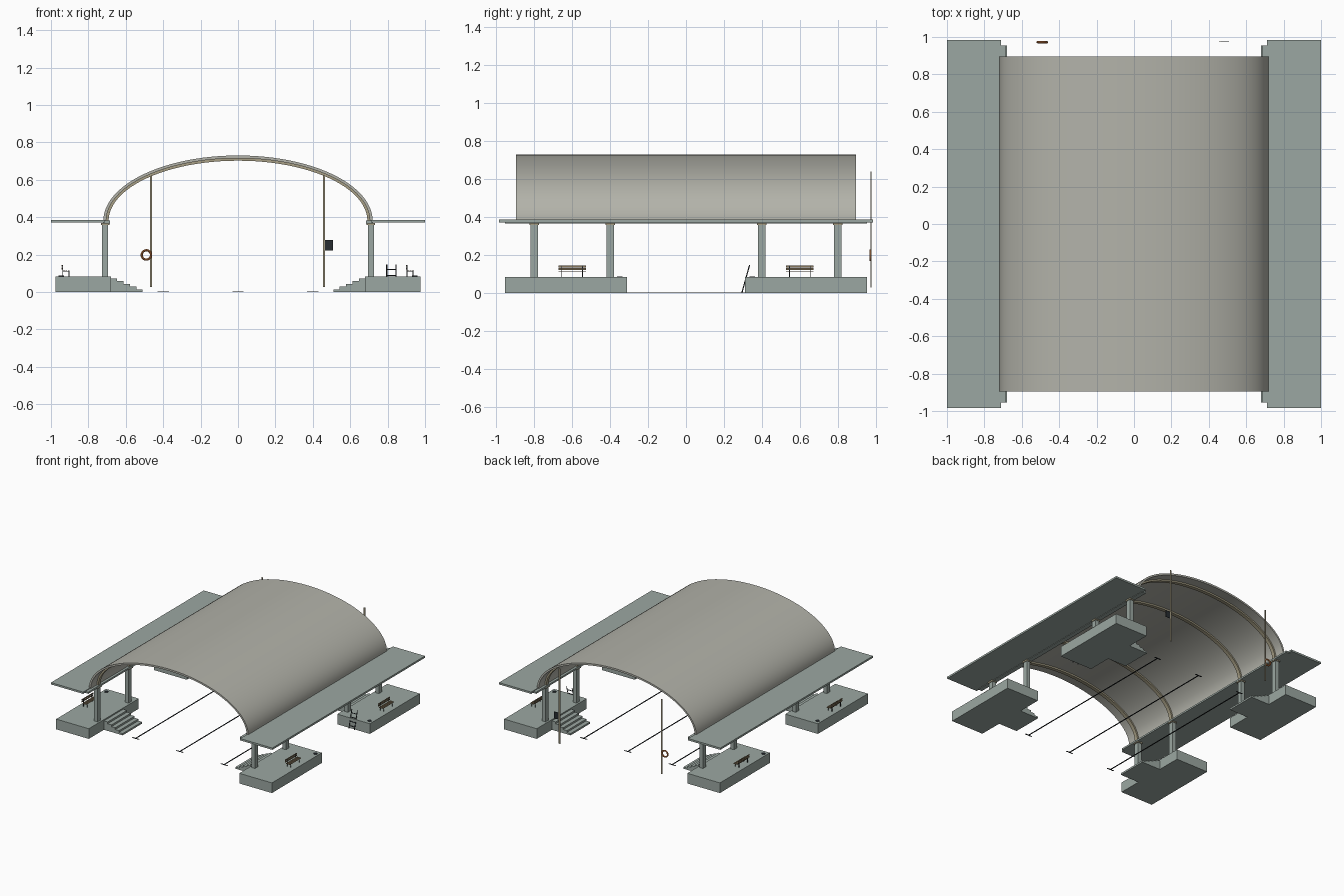
import bpy, bmesh, math
from mathutils import Vector, Matrix

if "Cube" in bpy.data.objects:
    bpy.data.objects.remove(bpy.data.objects["Cube"])


def mat(name, col):
    m = bpy.data.materials.new(name)
    m.diffuse_color = (*col, 1)
    m.use_nodes = True
    m.node_tree.nodes["Principled BSDF"].inputs["Base Color"].default_value = m.diffuse_color
    return m


CONCRETE = mat("concrete", (0.33, 0.39, 0.36))
ROOF = mat("roof_grey", (0.45, 0.45, 0.40))
TAN = mat("tan_steel", (0.38, 0.34, 0.23))
DARK = mat("dark", (0.02, 0.025, 0.03))
WOOD = mat("wood", (0.25, 0.19, 0.11))
ORANGE = mat("orange", (0.55, 0.18, 0.05))


def finish(name, bm, material):
    bmesh.ops.recalc_face_normals(bm, faces=bm.faces)
    me = bpy.data.meshes.new(name)
    bm.to_mesh(me)
    bm.free()
    ob = bpy.data.objects.new(name, me)
    bpy.context.collection.objects.link(ob)
    me.materials.append(material)
    return ob


def boxes(name, items, material):
    """One object from boxes given as (x0, x1, y0, y1, z0, z1)."""
    bm = bmesh.new()
    for x0, x1, y0, y1, z0, z1 in items:
        size = Matrix.Diagonal((abs(x1 - x0), abs(y1 - y0), abs(z1 - z0), 1))
        mid = Matrix.Translation(((x0 + x1) / 2, (y0 + y1) / 2, (z0 + z1) / 2))
        bmesh.ops.create_cube(bm, size=1, matrix=mid @ size)
    return finish(name, bm, material)


def prism(name, profile, y0, y1, material):
    """Extrude an xz outline along y."""
    bm = bmesh.new()
    f = bm.faces.new([bm.verts.new((x, y0, z)) for x, z in profile])
    new = bmesh.ops.extrude_face_region(bm, geom=[f])["geom"]
    bmesh.ops.translate(bm, vec=(0, y1 - y0, 0),
                        verts=[v for v in new if isinstance(v, bmesh.types.BMVert)])
    return finish(name, bm, material)


def arch(name, a, b, t, y0, y1, material, n=48):
    """Half-elliptical band springing from z = 0.38."""
    ang = [math.pi * i / n for i in range(n + 1)]
    pts = [(a * math.cos(u), 0.38 + b * math.sin(u)) for u in ang]
    pts += [((a - t) * math.cos(u), 0.38 + (b - t) * math.sin(u)) for u in reversed(ang)]
    ob = prism(name, pts, y0, y1, material)
    bpy.ops.object.select_all(action='DESELECT')
    ob.select_set(True)
    bpy.context.view_layer.objects.active = ob
    bpy.ops.object.shade_smooth_by_angle(angle=math.radians(30))
    return ob


def rods(name, segs, r, material):
    bm = bmesh.new()
    for p, q in segs:
        p, q = Vector(p), Vector(q)
        d = q - p
        m = Matrix.Translation((p + q) / 2) @ d.to_track_quat('Z', 'Y').to_matrix().to_4x4()
        bmesh.ops.create_cone(bm, cap_ends=True, segments=8, radius1=r, radius2=r,
                              depth=d.length, matrix=m)
    return finish(name, bm, material)


# Vaulted roof and its ribs
arch("roof_vault", 0.72, 0.35, 0.015, -0.895, 0.895, ROOF)
for y in (-0.8, -0.4, 0.4, 0.8):
    arch("roof_rib", 0.706, 0.336, 0.014, y - 0.015, y + 0.015, TAN)

for s in (-1, 1):
    # Side canopies and edge beams
    boxes("side_canopy", [(s * 0.71, s, -0.985, 0.985, 0.371, 0.386)], CONCRETE)
    boxes("edge_beam", [(s * 0.685, s * 0.722, -0.955, 0.955, 0.367, 0.381)], CONCRETE)
    for y in (-0.8, -0.4, 0.4, 0.8):
        # Columns with capitals
        boxes("column", [(s * 0.695, s * 0.727, y - 0.02, y + 0.02, 0.08, 0.37)], CONCRETE)
        boxes("capital", [(s * 0.687, s * 0.732, y - 0.025, y + 0.025, 0.358, 0.37)], TAN)
    for t in (-1, 1):
        # Corner platform with steps to the middle
        boxes("platform", [(s * 0.68, s * 0.975, t * 0.31, t * 0.955, 0, 0.083)], CONCRETE)
        prof = [(s * 0.68, 0)]
        for i in range(5):
            x = s * (0.51 + 0.034 * i)
            prof += [(x, 0.0145 * i), (x, 0.0145 * (i + 1))]
        prof = [prof[0]] + prof[1:] + [(s * 0.68, 0.0725)]
        prism("steps", prof, t * 0.51, t * 0.76, CONCRETE)
        # Floor drain
        bm = bmesh.new()
        bmesh.ops.create_cone(bm, cap_ends=True, segments=16, radius1=0.015, radius2=0.015,
                              depth=0.004, matrix=Matrix.Translation((s * 0.945, t * 0.35, 0.085)))
        finish("drain", bm, DARK)
        # Bench: slatted seat and back on two frames
        cx, cy = s * 0.92, t * 0.6
        slats = [(cx - 0.016 + i * 0.013, cx - 0.006 + i * 0.013, cy - 0.073, cy + 0.073,
                  0.112, 0.116) for i in range(3)]
        slats += [(cx - 0.023, cx - 0.019, cy - 0.073, cy + 0.073, z, z + 0.01)
                  for z in (0.121, 0.135)]
        boxes("bench_slats", slats, WOOD)
        frames = []
        for y in (cy - 0.055, cy + 0.055):
            frames += [(cx - 0.019, cx - 0.015, y - 0.002, y + 0.002, 0.083, 0.145),
                       (cx + 0.014, cx + 0.018, y - 0.002, y + 0.002, 0.083, 0.113),
                       (cx - 0.016, cx + 0.018, y - 0.002, y + 0.002, 0.109, 0.113)]
        boxes("bench_frame", frames, DARK)

# Lane lines with cross bars at the ends
for x in (-0.4, 0, 0.4):
    boxes("lane_line", [(x - 0.005, x + 0.005, -0.75, 0.75, 0, 0.002),
                        (x - 0.03, x + 0.03, -0.756, -0.746, 0, 0.002),
                        (x - 0.03, x + 0.03, 0.746, 0.756, 0, 0.002)], DARK)

# Poles at the back, one with a sign and one with a rescue ring
for x in (-0.465, 0.46):
    boxes("pole", [(x - 0.006, x + 0.006, 0.973, 0.977, 0.028, 0.64)], TAN)
boxes("sign", [(0.466, 0.508, 0.974, 0.976, 0.222, 0.278)], DARK)
bpy.ops.mesh.primitive_torus_add(location=(-0.49, 0.972, 0.198), rotation=(math.pi / 2, 0, 0),
                                 major_radius=0.025, minor_radius=0.006,
                                 major_segments=32, minor_segments=10)
ring = bpy.context.object
ring.name = "rescue_ring"
ring.data.materials.append(ORANGE)
bpy.ops.object.shade_smooth_by_angle()

# Leaning ladder against one platform
lo, hi = Vector((0, 0.295, 0.002)), Vector((0, 0.335, 0.147))
segs = [(lo + Vector((x, 0, 0)), hi + Vector((x, 0, 0))) for x in (0.795, 0.845)]
for f in (0.15, 0.37, 0.59, 0.81):
    p = lo.lerp(hi, f)
    segs.append((p + Vector((0.795, 0, 0)), p + Vector((0.845, 0, 0))))
rods("ladder", segs, 0.003, DARK)
